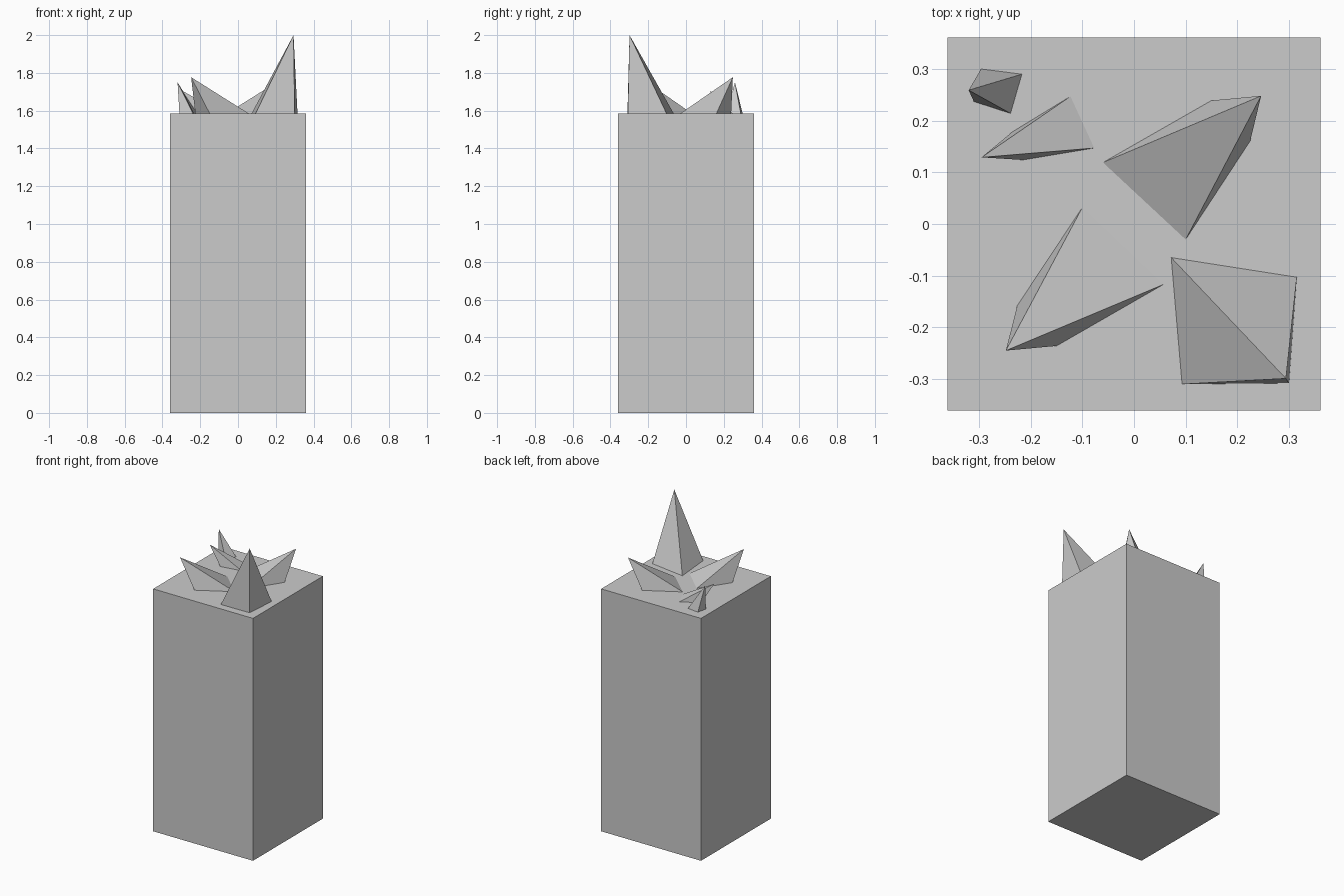
import bpy, bmesh
from mathutils import Vector

if "Cube" in bpy.data.objects:
    bpy.data.objects.remove(bpy.data.objects["Cube"])

TOP = 1.585   # height of the block's top face
HALF = 0.361  # half width of the block

# Square block
bm = bmesh.new()
bmesh.ops.create_cube(bm, size=1)
for v in bm.verts:
    v.co = (v.co.x * 2 * HALF, v.co.y * 2 * HALF, (v.co.z + 0.5) * TOP)
mesh = bpy.data.meshes.new("block")
bm.to_mesh(mesh)
bm.free()
bpy.context.collection.objects.link(bpy.data.objects.new("block", mesh))


def spike(name, apex, footprint):
    """Leaning four-sided spike; its edges run slightly into the block."""
    bm = bmesh.new()
    tip = Vector(apex)
    tip_v = bm.verts.new(tip)
    ring = []
    for x, y in footprint:
        foot = Vector((x, y, TOP))
        ring.append(bm.verts.new(tip + (foot - tip) * 1.03))
    bm.faces.new(ring)
    for a, b in zip(ring, ring[1:] + ring[:1]):
        bm.faces.new((a, b, tip_v))
    bmesh.ops.recalc_face_normals(bm, faces=bm.faces)
    mesh = bpy.data.meshes.new(name)
    bm.to_mesh(mesh)
    bm.free()
    bpy.context.collection.objects.link(bpy.data.objects.new(name, mesh))


# Spikes: tip, then where the four edges meet the block's top
spike("tall_spike", (0.294, -0.299, 2.0),
      [(0.072, -0.065), (0.315, -0.103), (0.30, -0.308), (0.093, -0.31)])
spike("back_right_spike", (0.246, 0.248, 1.777),
      [(-0.06, 0.119), (0.15, 0.239), (0.225, 0.161), (0.10, -0.03)])
spike("front_left_spike", (-0.248, -0.245, 1.777),
      [(-0.226, -0.158), (-0.15, -0.236), (0.057, -0.117), (-0.10, 0.032)])
spike("left_spike", (-0.295, 0.129, 1.705),
      [(-0.236, 0.178), (-0.215, 0.124), (-0.077, 0.147), (-0.123, 0.247)])
spike("corner_spike", (-0.32, 0.259, 1.75),
      [(-0.31, 0.237), (-0.239, 0.214), (-0.217, 0.29), (-0.296, 0.30)])
